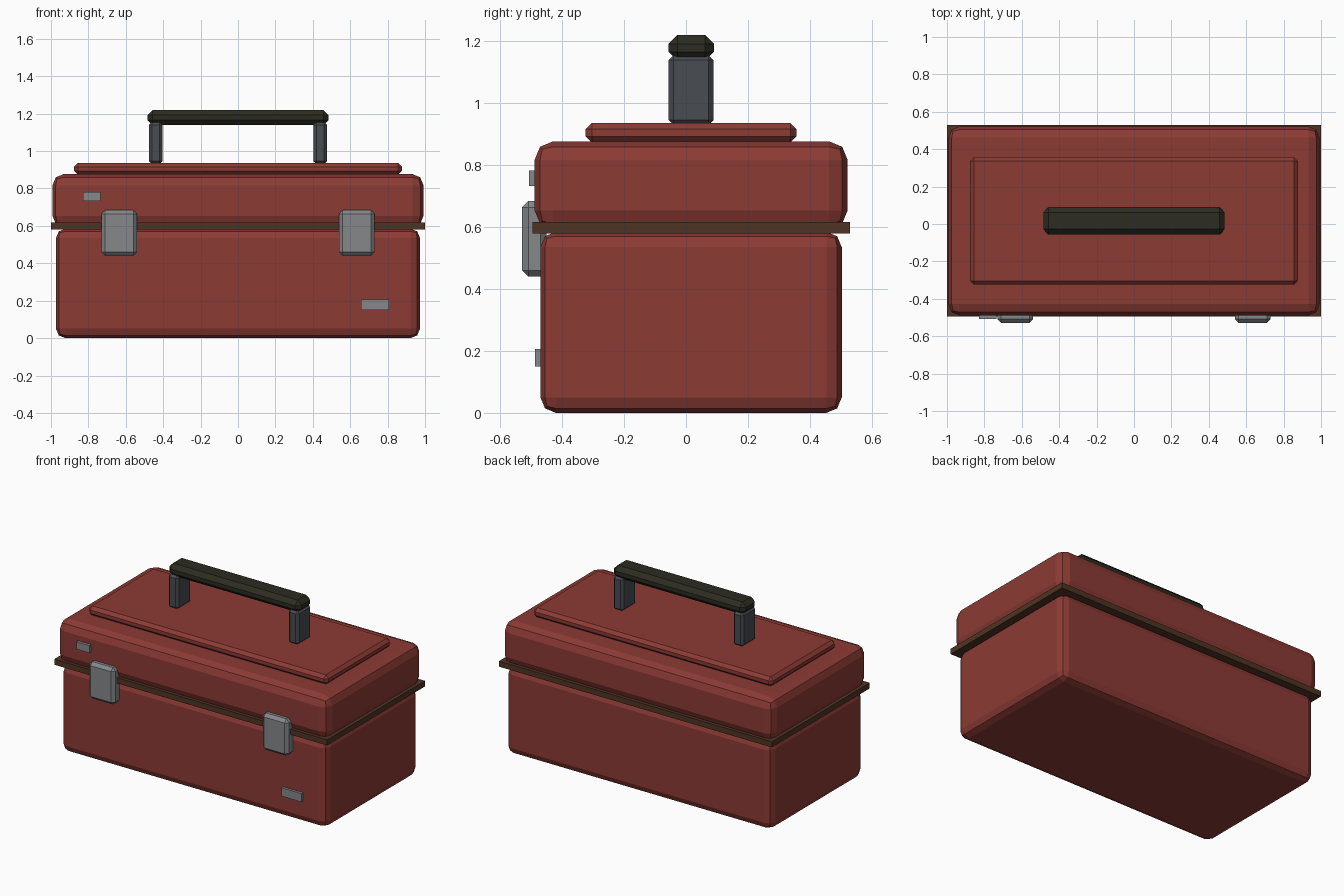
import bpy

if "Cube" in bpy.data.objects:
    bpy.data.objects.remove(bpy.data.objects["Cube"])


def material(name, r, g, b):
    m = bpy.data.materials.new(name)
    m.diffuse_color = (r, g, b, 1)
    m.use_nodes = True
    m.node_tree.nodes["Principled BSDF"].inputs["Base Color"].default_value = m.diffuse_color
    return m


RED = material("red_paint", 0.262, 0.043, 0.035)
BROWN = material("brown_seam", 0.078, 0.034, 0.017)
STEEL = material("steel", 0.235, 0.245, 0.255)
DARK = material("dark_metal", 0.066, 0.072, 0.083)
GRIP = material("black_grip", 0.025, 0.025, 0.016)


def box(name, xs, ys, zs, mat, bevel=0, segments=1):
    """Box spanning the given ranges, with optional bevelled edges."""
    spans = (xs, ys, zs)
    bpy.ops.mesh.primitive_cube_add(size=1, location=[(a + b) / 2 for a, b in spans])
    ob = bpy.context.object
    ob.name = name
    ob.scale = [b - a for a, b in spans]
    bpy.ops.object.transform_apply(location=False, rotation=False, scale=True)
    ob.data.materials.append(mat)
    if bevel:
        mod = ob.modifiers.new("bevel", "BEVEL")
        mod.width = bevel
        mod.segments = segments
    return ob


# Main case, seam band and lid
box("case_body", (-0.973, 0.973), (-0.47, 0.503), (0, 0.585), RED, 0.05, 2)
box("seam_band", (-1, 1), (-0.495, 0.529), (0.58, 0.617), BROWN)
box("lid", (-0.992, 0.992), (-0.489, 0.522), (0.594, 0.877), RED, 0.06, 2)
box("lid_panel", (-0.876, 0.876), (-0.324, 0.357), (0.873, 0.936), RED, 0.02)

# Handle posts and latches, one on each side
for side, s in (("left", -1), ("right", 1)):
    px = sorted((s * 0.403, s * 0.477))
    box("handle_post_" + side, px, (-0.056, 0.089), (0.93, 1.155), DARK, 0.016)
    lx = sorted((s * 0.54, s * 0.731))
    box("latch_" + side, lx, (-0.529, -0.45), (0.44, 0.684), STEEL, 0.02)

# Handle grip
box("handle_grip", (-0.484, 0.484), (-0.056, 0.09), (1.138, 1.22), GRIP, 0.028)

# Small metal plates on the front
box("lid_plate", (-0.83, -0.735), (-0.507, -0.48), (0.733, 0.782), STEEL)
box("body_plate", (0.658, 0.807), (-0.487, -0.46), (0.15, 0.206), STEEL)
